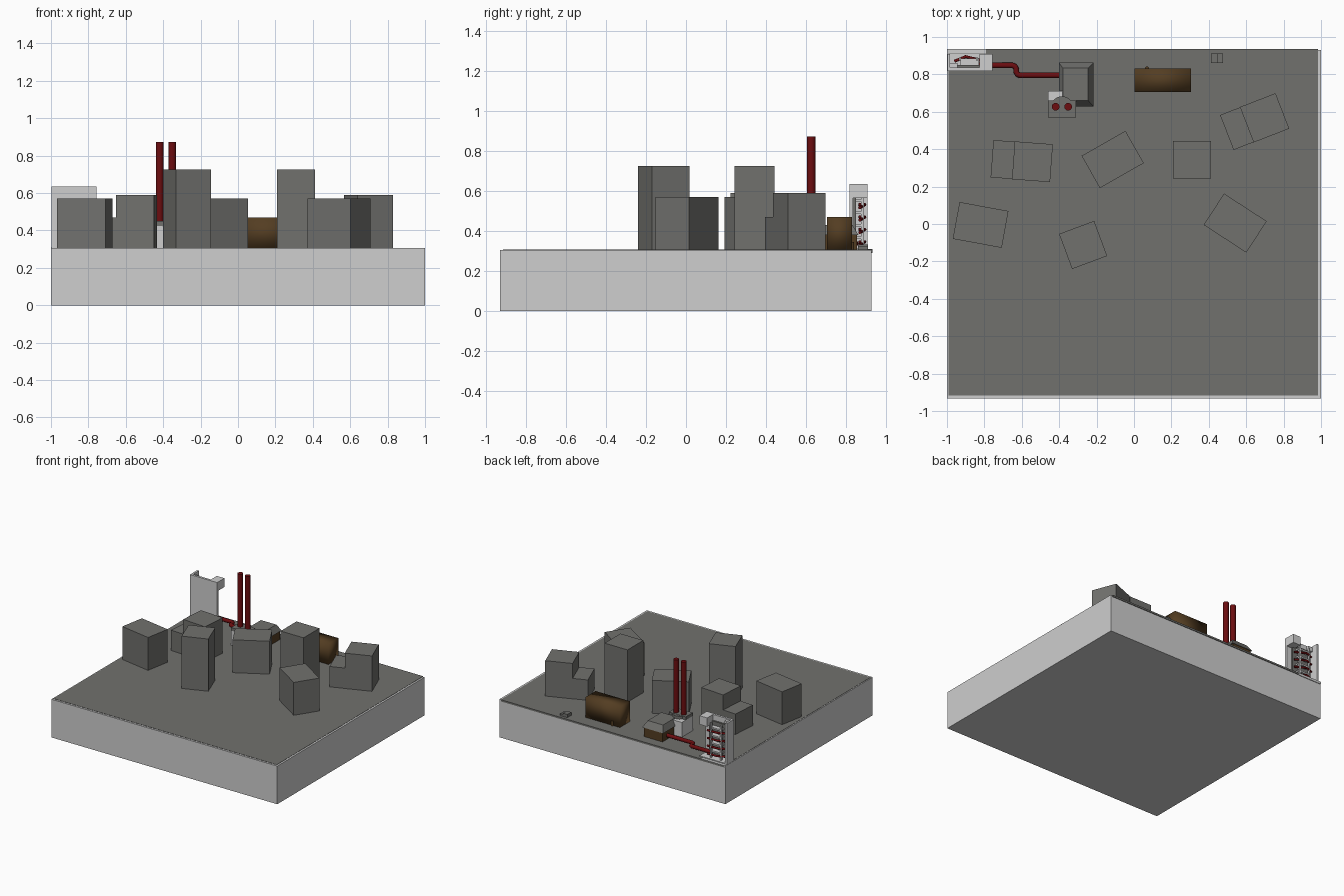
import bpy, bmesh, math
from mathutils import Matrix, Vector

if "Cube" in bpy.data.objects:
    bpy.data.objects.remove(bpy.data.objects["Cube"])


def mat(name, rgb):
    m = bpy.data.materials.new(name)
    m.diffuse_color = (*rgb, 1)
    m.use_nodes = True
    m.node_tree.nodes["Principled BSDF"].inputs["Base Color"].default_value = m.diffuse_color
    return m


LIGHT = mat("light_concrete", (0.62, 0.62, 0.62))
DARK = mat("dark_grey", (0.165, 0.165, 0.155))
RED = mat("dark_red", (0.15, 0.004, 0.005))
BROWN = mat("brown", (0.088, 0.047, 0.016))
G = 0.305  # ground height


def finish(bm, name, m, smooth=False):
    bmesh.ops.recalc_face_normals(bm, faces=bm.faces)
    me = bpy.data.meshes.new(name)
    bm.to_mesh(me)
    bm.free()
    me.materials.append(m)
    for p in me.polygons:
        p.use_smooth = smooth
    ob = bpy.data.objects.new(name, me)
    bpy.context.collection.objects.link(ob)
    return ob


def box(name, m, x, y, z, smooth=False):
    """Box from (min, max) ranges."""
    lo, hi = Vector((x[0], y[0], z[0])), Vector((x[1], y[1], z[1]))
    bm = bmesh.new()
    bmesh.ops.create_cube(bm, size=1, matrix=Matrix.Translation((lo + hi) / 2)
                          @ Matrix.Diagonal((*(hi - lo), 1)))
    return finish(bm, name, m, smooth)


def cylinder(name, m, x, y, z0, z1, r, n=24):
    bm = bmesh.new()
    bmesh.ops.create_cone(bm, cap_ends=True, segments=n, radius1=r, radius2=r, depth=z1 - z0,
                          matrix=Matrix.Translation((x, y, (z0 + z1) / 2)))
    ob = finish(bm, name, m)
    for p in ob.data.polygons:
        p.use_smooth = abs(p.normal.z) < 0.5
    return ob


def pipe(name, m, pts, r):
    """Round pipe along a list of points."""
    cu = bpy.data.curves.new(name, 'CURVE')
    cu.dimensions = '3D'
    cu.bevel_depth = r
    cu.bevel_resolution = 3
    cu.use_fill_caps = True
    sp = cu.splines.new('POLY')
    sp.points.add(len(pts) - 1)
    for p, c in zip(sp.points, pts):
        p.co = (*c, 1)
    cu.materials.append(m)
    ob = bpy.data.objects.new(name, cu)
    bpy.context.collection.objects.link(ob)
    bpy.ops.object.select_all(action='DESELECT')
    ob.select_set(True)
    bpy.context.view_layer.objects.active = ob
    bpy.ops.object.convert(target='MESH')
    return ob


def building(name, cx, cy, w, d, top, angle, off=0):
    """Turned block; off shifts it along its own width."""
    ob = box(name, DARK, (off - w / 2, off + w / 2), (-d / 2, d / 2), (G - 0.01, top))
    ob.location = (cx, cy, 0)
    ob.rotation_euler.z = math.radians(angle)


# Base block and ground sheet, with light rim left, right and front
box("base", LIGHT, (-1, 1), (-0.932, 0.93), (0, G))
box("ground", DARK, (-0.992, 0.985), (-0.917, 0.935), (0.293, G + 0.002))
box("back_left_kerb", LIGHT, (-1, -0.79), (0.912, 0.935), (0.29, G + 0.004))

# Plain buildings
building("west_building", -0.82, -0.005, 0.266, 0.2, 0.57, -10.4)
building("middle_building", -0.114, 0.345, 0.27, 0.198, 0.57, 29.6)
building("east_building", 0.541, 0.005, 0.272, 0.2, 0.57, -33)
building("north_tower", 0.309, 0.343, 0.203, 0.2, 0.725, 0)
building("south_tower", -0.272, -0.112, 0.2, 0.2, 0.725, 20.4)

# Stepped buildings, lower wing on the left
for name, cx, cy, angle in (("west_stepped", -0.6, 0.337, -4.3),
                            ("east_stepped", 0.645, 0.547, 21.2)):
    building(name + "_wing", cx, cy, 0.115, 0.2, 0.47, angle, -0.102)
    building(name + "_block", cx, cy, 0.204, 0.203, 0.59, angle, 0.057)

# Brown storage tank, soft shaded
box("storage_tank", BROWN, (0.003, 0.306), (0.706, 0.832), (G, 0.47), True)
cylinder("tank_outlet", BROWN, 0.07, 0.83, G, 0.345, 0.012, 12)

# House with hipped, flat topped roof
box("house_walls", BROWN, (-0.392, -0.228), (0.638, 0.857), (G, 0.385))
bm = bmesh.new()
rings = []
for x0, x1, y0, y1, z in ((-0.402, -0.217, 0.628, 0.863, 0.38),
                          (-0.38, -0.245, 0.66, 0.833, 0.43)):
    rings.append([bm.verts.new(c) for c in ((x0, y0, z), (x1, y0, z), (x1, y1, z), (x0, y1, z))])
    bm.faces.new(rings[-1])
for i in range(4):
    j = (i + 1) % 4
    bm.faces.new((rings[0][i], rings[0][j], rings[1][j], rings[1][i]))
finish(bm, "house_roof", DARK)

# Chimney house and twin chimneys
box("chimney_base", LIGHT, (-0.46, -0.31), (0.57, 0.71), (G, 0.425))
box("chimney_base_roof", DARK, (-0.46, -0.31), (0.57, 0.66), (0.425, 0.45))
cylinder("chimney_round_roof", DARK, -0.385, 0.625, 0.42, 0.448, 0.058)
for side, x in (("left", -0.419), ("right", -0.352)):
    cylinder(side + "_chimney", RED, x, 0.627, 0.43, 0.873, 0.0205)

# Red supply pipe with an S bend
path = [(-0.83, 0.848)]
path += [(-0.65 + 0.02 * math.sin(a), 0.828 + 0.02 * math.cos(a))
         for a in (0, math.pi / 4, math.pi / 2)]
path += [(-0.61 - 0.02 * math.cos(a), 0.815 - 0.02 * math.sin(a))
         for a in (0, math.pi / 4, math.pi / 2)]
path += [(-0.38, 0.795)]
pipe("supply_pipe", RED, [(x, y, 0.337) for x, y in path], 0.015)

# Plant at the back left corner: tall screen open at the back
box("plant_screen", LIGHT, (-0.998, -0.757), (0.818, 0.836), (G, 0.635))
box("plant_side_wall", LIGHT, (-0.998, -0.983), (0.818, 0.91), (G, 0.635))
box("plant_top_box", LIGHT, (-0.825, -0.757), (0.836, 0.91), (0.565, 0.635))
box("plant_corner_box", LIGHT, (-0.983, -0.945), (0.818, 0.86), (0.59, 0.625))
box("plant_core", DARK, (-0.95, -0.80), (0.836, 0.85), (0.33, 0.59))
box("plant_floor", LIGHT, (-0.983, -0.757), (0.836, 0.91), (G, 0.315))

# Plant racks: light rails and red pipe runs
for i in range(4):
    z = 0.36 + i * 0.062
    box(f"rack_shelf_{i}", LIGHT, (-0.93, -0.83), (0.85, 0.885), (z, z + 0.012))
    pipe(f"rack_pipe_{i}", RED, [(-0.96, 0.87, z - 0.015), (-0.9, 0.895, z - 0.015),
                                 (-0.8, 0.87, z - 0.03)], 0.008)
for i, x in enumerate((-0.93, -0.84)):
    box(f"rack_post_{i}", LIGHT, (x - 0.006, x + 0.006), (0.875, 0.89), (G, 0.59))

# Small utility box by the back edge
box("utility_box", DARK, (0.412, 0.45), (0.862, 0.912), (G, 0.333))
box("utility_box_step", DARK, (0.45, 0.477), (0.862, 0.912), (G, 0.322))
